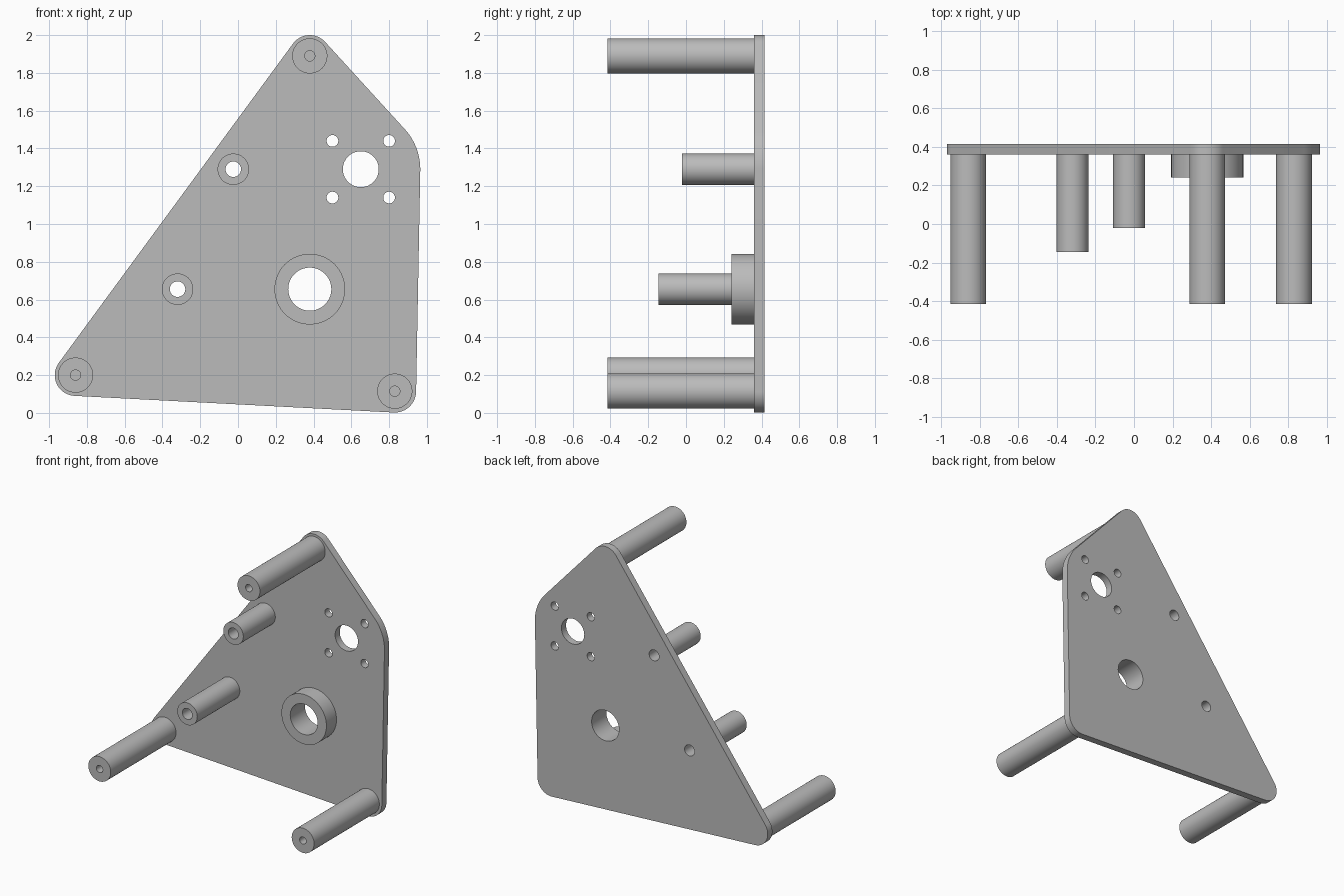
import bpy, bmesh, math
from mathutils import Vector

cube = bpy.data.objects.get("Cube")
if cube:
    bpy.data.objects.remove(cube, do_unlink=True)

FRONT, BACK = 0.36, 0.415      # plate faces along y
POST_END = -0.415
SEG = 64

grey = bpy.data.materials.new("plain grey")
grey.use_nodes = True
grey.diffuse_color = (0.5, 0.5, 0.5, 1)
grey.node_tree.nodes["Principled BSDF"].inputs["Base Color"].default_value = (0.5, 0.5, 0.5, 1)


def finish(name, bm):
    bmesh.ops.recalc_face_normals(bm, faces=bm.faces)
    mesh = bpy.data.meshes.new(name)
    bm.to_mesh(mesh)
    bm.free()
    mesh.materials.append(grey)
    obj = bpy.data.objects.new(name, mesh)
    bpy.context.collection.objects.link(obj)
    bpy.ops.object.select_all(action='DESELECT')
    obj.select_set(True)
    bpy.context.view_layer.objects.active = obj
    bpy.ops.object.shade_smooth_by_angle(angle=math.radians(30))
    return obj


def arc(x, z, r, start, end, steps):
    angles = [start + (end - start) * i / steps for i in range(steps + 1)]
    return [(x + r * math.cos(a), z + r * math.sin(a)) for a in angles]


def circle(x, z, r):
    return arc(x, z, r, 0, math.tau, SEG)[:-1]


def belt(circles):
    """Outline wrapped tightly round circles listed anticlockwise."""
    normals = []
    for (x1, z1, r1), (x2, z2, r2) in zip(circles, circles[1:] + circles[:1]):
        d = Vector((x2 - x1, z2 - z1))
        normals.append(math.atan2(d.y, d.x) - math.acos((r1 - r2) / d.length))
    points = []
    for i, (x, z, r) in enumerate(circles):
        start = normals[i - 1]
        points += arc(x, z, r, start, start + (normals[i] - start) % math.tau, 20)
    return points


def plate(name, loops):
    bm = bmesh.new()
    for loop in loops:
        verts = [bm.verts.new((x, FRONT, z)) for x, z in loop]
        for a, b in zip(verts, verts[1:] + verts[:1]):
            bm.edges.new((a, b))
    bmesh.ops.triangle_fill(bm, edges=bm.edges[:], use_beauty=True, normal=(0, -1, 0))
    new = bmesh.ops.extrude_face_region(bm, geom=bm.faces[:], use_keep_orig=True)["geom"]
    moved = [g for g in new if isinstance(g, bmesh.types.BMVert)]
    bmesh.ops.translate(bm, verts=moved, vec=(0, BACK - FRONT, 0))
    return finish(name, bm)


def tube(name, x, z, r, hole, end, depth=None):
    """Round standoff from the plate to y = end; blind hole if depth is given."""
    floor = FRONT if depth is None else end + depth
    profile = [(r, FRONT), (r, end), (hole, end), (hole, floor)]
    bm = bmesh.new()
    rings = [[bm.verts.new((px, y, pz)) for px, pz in circle(x, z, rad)] for rad, y in profile]
    pairs = list(zip(rings, rings[1:]))
    if depth is None:
        pairs.append((rings[-1], rings[0]))
    else:
        bm.faces.new(rings[0])
        bm.faces.new(rings[-1])
    for a, b in pairs:
        for i in range(SEG):
            j = (i + 1) % SEG
            bm.faces.new((a[i], a[j], b[j], b[i]))
    return finish(name, bm)


# Corner posts, spacers and bearing boss
posts = {"top_post": (0.38, 1.89), "left_post": (0.83, 0.115), "right_post": (-0.86, 0.2)}
for name, (x, z) in posts.items():
    tube(name, x, z, 0.093, 0.027, POST_END, depth=0.3)
through = [("upper_spacer", -0.025, 1.29, 0.083, 0.041, -0.02),
           ("lower_spacer", -0.32, 0.655, 0.083, 0.041, -0.145),
           ("bearing_boss", 0.38, 0.655, 0.187, 0.114, 0.24)]
for part in through:
    tube(*part)

# Plate with through holes and the motor mounting pattern
motor = (0.65, 1.29)
corners = [(*posts["right_post"], 0.11), (*posts["left_post"], 0.113),
           (*motor, 0.315), (*posts["top_post"], 0.11)]
holes = [circle(x, z, hole) for _, x, z, _, hole, _ in through]
holes.append(circle(*motor, 0.095))
for sx in (-1, 1):
    for sz in (-1, 1):
        holes.append(circle(motor[0] + 0.15 * sx, motor[1] + 0.15 * sz, 0.031))
plate("mounting_plate", [belt(corners)] + holes)
